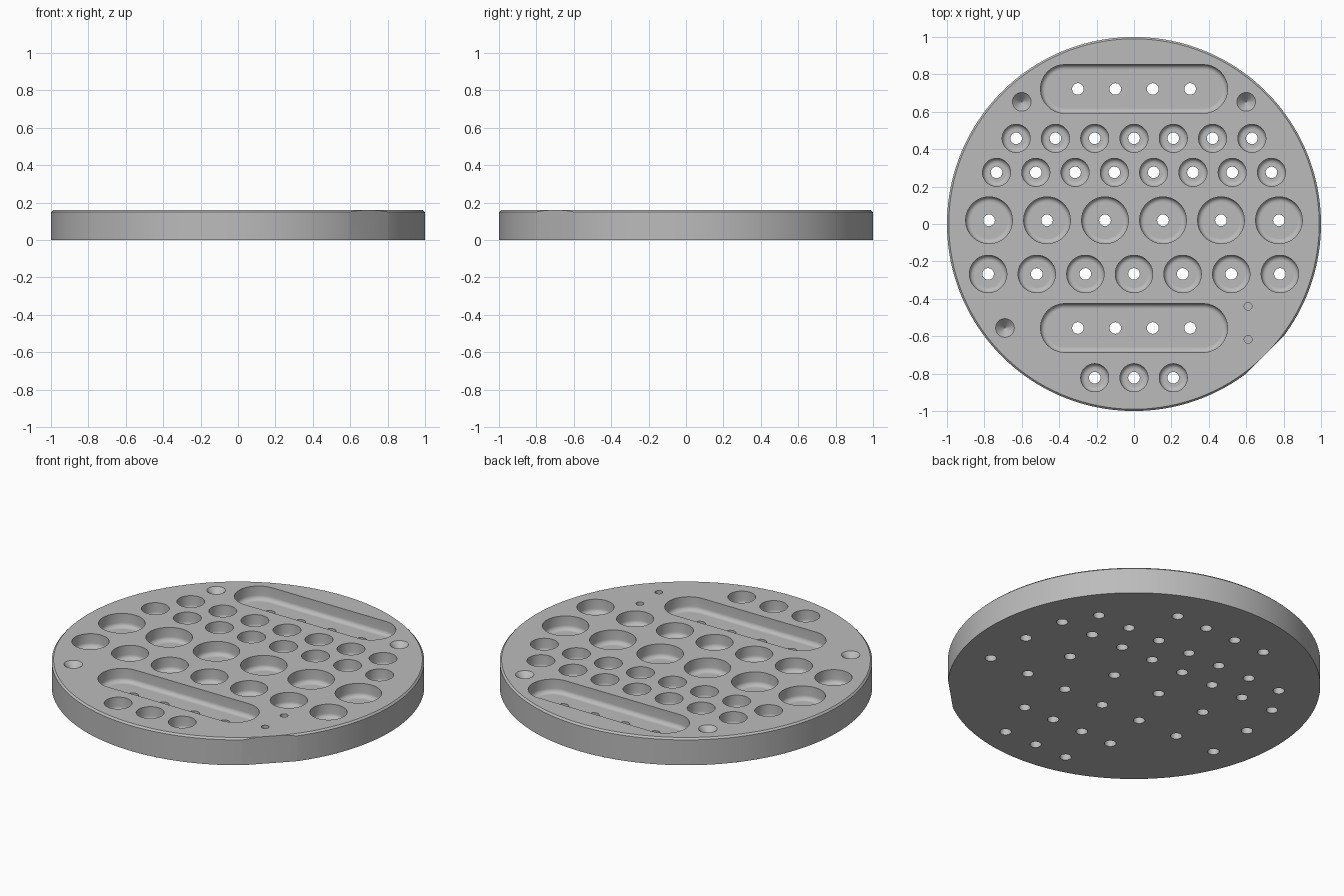
import bpy, bmesh
from math import sin, cos, pi, radians
from mathutils import Vector

if "Cube" in bpy.data.objects:
    bpy.data.objects.remove(bpy.data.objects["Cube"], do_unlink=True)

TOP, FLOOR, FILLET, DRILL = 0.16, 0.08, 0.025, 0.031


def lathe(bm, profile, x=0, y=0, stretch=0, n=48):
    """Closed solid from (radius, z) rings; stretch pulls it into a stadium along x."""
    rings = []
    for r, z in profile:
        ring = []
        for i in range(n):
            a = 2 * pi * (i + 0.5) / n
            dx = stretch if cos(a) > 0 else -stretch
            ring.append(bm.verts.new((x + dx + r * cos(a), y + r * sin(a), z)))
        rings.append(ring)
    for low, high in zip(rings, rings[1:]):
        for i in range(n):
            j = (i + 1) % n
            bm.faces.new((low[i], low[j], high[j], high[i]))
    bm.faces.new(rings[0][::-1])
    bm.faces.new(rings[-1])


def pocket(bm, r, x, y, stretch=0):
    """Round-bottomed recess with a flat floor."""
    steps = 6
    arc = [(r - FILLET + FILLET * sin(t), FLOOR + FILLET - FILLET * cos(t))
           for t in (pi / 2 * k / steps for k in range(steps + 1))]
    lathe(bm, arc + [(r, TOP + 0.05)], x, y, stretch)


def make_object(name, bm):
    bmesh.ops.recalc_face_normals(bm, faces=bm.faces)
    mesh = bpy.data.meshes.new(name)
    bm.to_mesh(mesh)
    bm.free()
    obj = bpy.data.objects.new(name, mesh)
    bpy.context.collection.objects.link(obj)
    return obj


def row(count, pitch):
    return [(i - (count - 1) / 2) * pitch for i in range(count)]


# Disc with a chamfered top rim, trimmed by a small flat at the front left
bm = bmesh.new()
lathe(bm, [(1, 0), (1, TOP - 0.01), (0.99, TOP)], n=144)
flat_dir = Vector((1, -1, 0)).normalized()
cut = bmesh.ops.bisect_plane(bm, geom=bm.verts[:] + bm.edges[:] + bm.faces[:],
                             plane_co=flat_dir * 0.989, plane_no=flat_dir,
                             clear_outer=True)
edges = [e for e in cut["geom_cut"] if isinstance(e, bmesh.types.BMEdge)]
bmesh.ops.holes_fill(bm, edges=[e for e in bm.edges if e.is_boundary], sides=0)
disc = make_object("tray_disc", bm)

# Pockets and the drain holes through their floors
pockets, drills = bmesh.new(), bmesh.new()
rows = [(0.075, 0.458, 7, 0.21), (0.075, 0.276, 8, 0.21), (0.125, 0.02, 6, 0.31),
        (0.10, -0.267, 7, 0.26), (0.075, -0.822, 3, 0.21)]
for radius, y, count, pitch in rows:
    for x in row(count, pitch):
        pocket(pockets, radius, x, y)
        lathe(drills, [(DRILL, -0.05), (DRILL, FLOOR + 0.03)], x, y, n=32)

# Long slots with four drain holes each
for y in (0.722, -0.556):
    pocket(pockets, 0.13, 0, y, stretch=0.37)
    for x in row(4, 0.2):
        lathe(drills, [(DRILL, -0.05), (DRILL, FLOOR + 0.03)], x, y, n=32)

# Conical locating dimples and two small blind holes
for x, y in ((-0.6, 0.653), (0.6, 0.653), (-0.69, -0.556)):
    lathe(pockets, [(0.001, TOP - 0.05), (0.05, TOP), (0.06, TOP + 0.01)], x, y)
for y in (-0.44, -0.617):
    lathe(pockets, [(0.021, TOP - 0.03), (0.021, TOP + 0.03)], 0.61, y, n=24)

# Cut the disc and discard the cutters
bpy.ops.object.select_all(action="DESELECT")
bpy.context.view_layer.objects.active = disc
disc.select_set(True)
for name, cutter_bm in (("pocket_cutter", pockets), ("drill_cutter", drills)):
    cutter = make_object(name, cutter_bm)
    cutter.hide_render = True
    mod = disc.modifiers.new(name, "BOOLEAN")
    mod.operation, mod.solver, mod.object = "DIFFERENCE", "EXACT", cutter
    bpy.ops.object.modifier_apply(modifier=name)
    bpy.data.objects.remove(cutter, do_unlink=True)

# Smooth walls, crisp borders around every level face
bpy.ops.object.shade_smooth_by_angle(angle=radians(30))
bm = bmesh.new()
bm.from_mesh(disc.data)
for e in bm.edges:
    level = [abs(f.normal.z) > 0.999 for f in e.link_faces]
    if any(level) and not all(level):
        e.smooth = False
bm.to_mesh(disc.data)
bm.free()

# Single grey finish
grey = bpy.data.materials.new("plain_grey")
grey.use_nodes = True
colour = (0.5, 0.5, 0.5, 1)
grey.diffuse_color = colour
grey.node_tree.nodes["Principled BSDF"].inputs["Base Color"].default_value = colour
disc.data.materials.clear()
disc.data.materials.append(grey)
